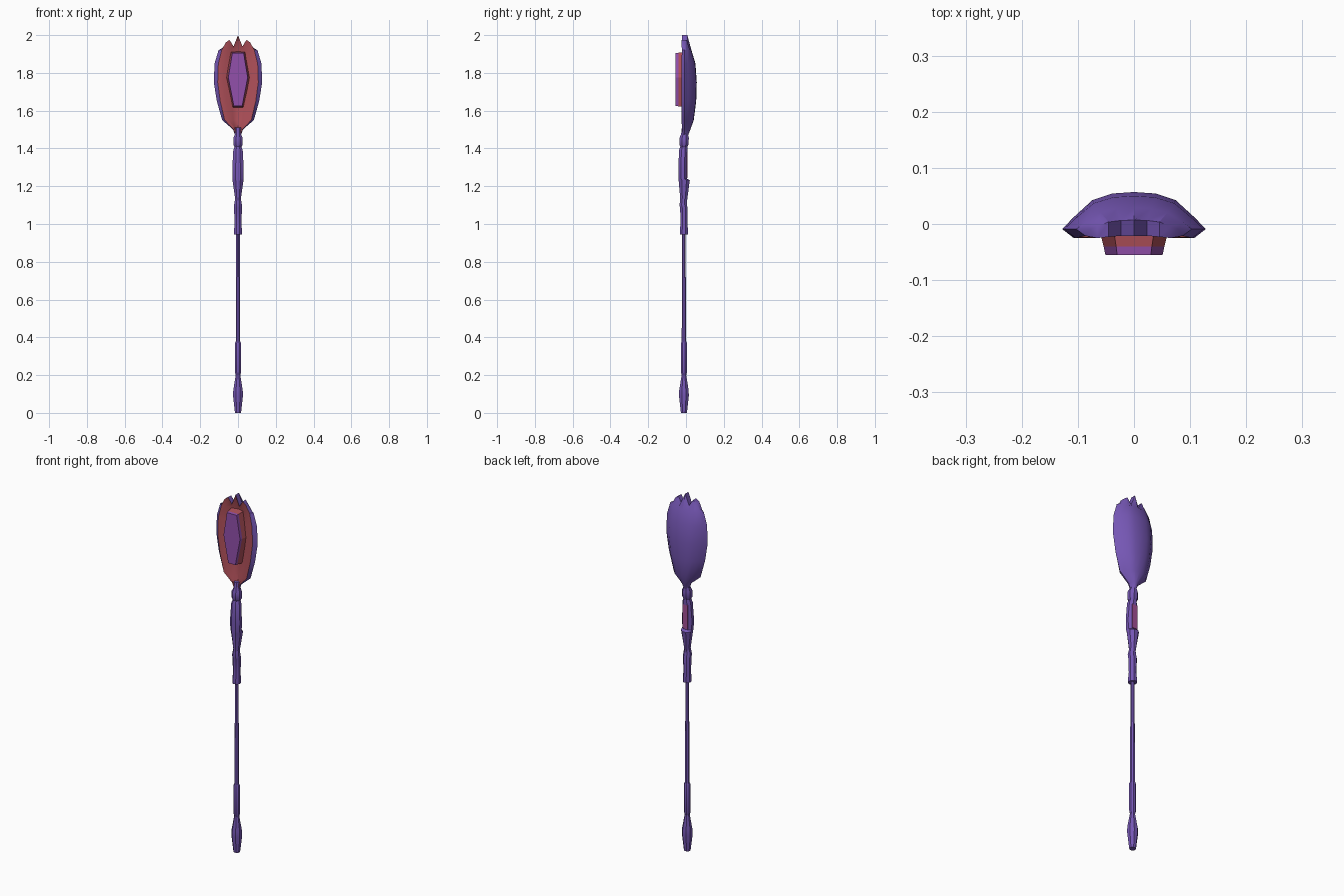
import bpy, bmesh, math

if "Cube" in bpy.data.objects:
    bpy.data.objects.remove(bpy.data.objects["Cube"])


def material(name, rgb):
    m = bpy.data.materials.new(name)
    m.diffuse_color = (*rgb, 1)
    m.use_nodes = True
    m.node_tree.nodes["Principled BSDF"].inputs["Base Color"].default_value = m.diffuse_color
    return m


PURPLE = material("purple", (0.18, 0.095, 0.46))
RED = material("red", (0.43, 0.08, 0.10))
VIOLET = material("violet", (0.29, 0.08, 0.41))
PINK = material("pink", (0.36, 0.08, 0.30))


def finish(name, bm, mats, smooth=None):
    bmesh.ops.recalc_face_normals(bm, faces=bm.faces)
    me = bpy.data.meshes.new(name)
    bm.to_mesh(me)
    bm.free()
    ob = bpy.data.objects.new(name, me)
    bpy.context.collection.objects.link(ob)
    for m in mats:
        me.materials.append(m)
    if smooth:
        bpy.ops.object.select_all(action='DESELECT')
        ob.select_set(True)
        bpy.context.view_layer.objects.active = ob
        bpy.ops.object.shade_smooth_by_angle(angle=math.radians(smooth))
    return ob


def tube(name, rows, sides=8, mat=PURPLE, smooth=35):
    """Stacked elliptical rings; each row is (z, half width, y front, y back)."""
    bm = bmesh.new()
    rings = []
    for z, rx, y0, y1 in rows:
        ring = []
        for i in range(sides):
            a = math.tau * (i + 0.5) / sides
            k = 1 / math.cos(math.pi / sides)
            ring.append(bm.verts.new((rx * k * math.cos(a),
                        (y0 + y1) / 2 + (y1 - y0) / 2 * k * math.sin(a), z)))
        rings.append(ring)
    for a, b in zip(rings, rings[1:]):
        for i in range(sides):
            j = (i + 1) % sides
            bm.faces.new((a[i], a[j], b[j], b[i]))
    bm.faces.new(rings[0])
    bm.faces.new(rings[-1])
    return finish(name, bm, [mat], smooth)


def round_rows(pairs, yc=-0.011):
    return [(z, r, yc - r, yc + r) for z, r in pairs]


# Shaft, from pommel to neck
tube("pommel", round_rows([(0, .016), (.09, .026), (.12, .025), (.2, .012)]))
tube("lower_grip", round_rows([(.2, .012), (.215, .016), (.37, .016), (.38, .011)]))
tube("shaft", round_rows([(.19, .012), (.71, .011), (.72, .0095), (.97, .0095)]))
tube("lower_collar", [(.945, .021, -.033, .011), (.965, .021, -.033, .011),
                      (1.0, .018, -.029, .007), (1.085, .021, -.031, .009),
                      (1.10, .021, -.035, .005), (1.14, .014, -.028, .002)])
tube("upper_sheath", [(1.11, .013, -.032, .004), (1.14, .016, -.031, .008),
                      (1.232, .029, -.039, .02), (1.24, .029, -.039, .004),
                      (1.30, .03, -.04, .004), (1.39, .025, -.037, .008),
                      (1.41, .018, -.03, .008)])
tube("neck_knob", [(1.405, .017, -.028, .006), (1.42, .025, -.035, .013),
                   (1.455, .025, -.035, .015), (1.475, .016, -.026, .01),
                   (1.51, .016, -.022, .016)])

# Pink strip in the open back of the sheath
bm = bmesh.new()
bmesh.ops.create_cube(bm, size=1)
for v in bm.verts:
    v.co = (v.co.x * .03, .001 + v.co.y * .013, 1.312 + v.co.z * .135)
finish("sheath_core", bm, [PINK])

# Head: bulging back, sharp rim, dished red front, jagged crown
COLS = [1, .84, .58, .3, 0]
BACK = [0, .32, .78, .96, 1]
FRONT = [0, -.016, -.014, .004, .012]
CROWN = [1.935, 1.96, 1.975, 1.94, 2.0]
ROWS = [(1.47, .016, .02), (1.50, .026, .032), (1.55, .084, .05), (1.65, .112, .063),
        (1.75, .128, .066), (1.85, .124, .059), (1.92, .103, .038), (None, .078, .016)]
bm = bmesh.new()


def head_ring(z, w, d):
    half = []
    for c, b, top in zip(COLS, BACK, CROWN):
        half.append((c * w, -.009 + d * b, z or top))
    front = []
    for c, f, top in zip(COLS, FRONT, CROWN):
        s = min(1, d / .05) if z else 1
        if not z:
            f = min(f, -.012)
        front.append((c * w, -.009 + f * s, z or top))
    mir = lambda p: (-p[0], p[1], p[2])
    loop = half + [mir(p) for p in half[-2::-1]]
    loop += [mir(p) for p in front[1:]] + front[-2:0:-1]
    return [bm.verts.new(p) for p in loop]


rings = [head_ring(*r) for r in ROWS]
n = len(rings[0])
for a, b in zip(rings, rings[1:]):
    for i in range(n):
        j = (i + 1) % n
        f = bm.faces.new((a[i], a[j], b[j], b[i]))
        f.material_index = 1 if 9 <= i < n - 1 else 0
bm.faces.new(rings[0])
top = rings[-1]
bm.faces.new((top[0], top[1], top[-1]))
bm.faces.new((top[8], top[9], top[7]))
for i in range(1, 7):
    bm.faces.new((top[i], top[i + 1], top[n - i - 1], top[n - i]))
finish("head_shell", bm, [PURPLE, RED], 35)

# Gem: elongated hexagon with red setting and violet face
HEX = [(.03, 1.905), (.051, 1.775), (.022, 1.625), (-.022, 1.625), (-.051, 1.775), (-.03, 1.905)]
bm = bmesh.new()
layers = []
for y, s in [(.006, 1.3), (-.04, 1.06), (-.055, 1)]:
    layers.append([bm.verts.new((x * s, y, 1.77 + (z - 1.77) * (1 + (s - 1) * .2)))
                   for x, z in HEX])
for k in range(2):
    for i in range(6):
        j = (i + 1) % 6
        f = bm.faces.new((layers[k][i], layers[k][j], layers[k + 1][j], layers[k + 1][i]))
        f.material_index = 1 if k == 0 else 0
bm.faces.new(layers[-1])
bm.faces.new(layers[0])
finish("gem", bm, [VIOLET, RED])
